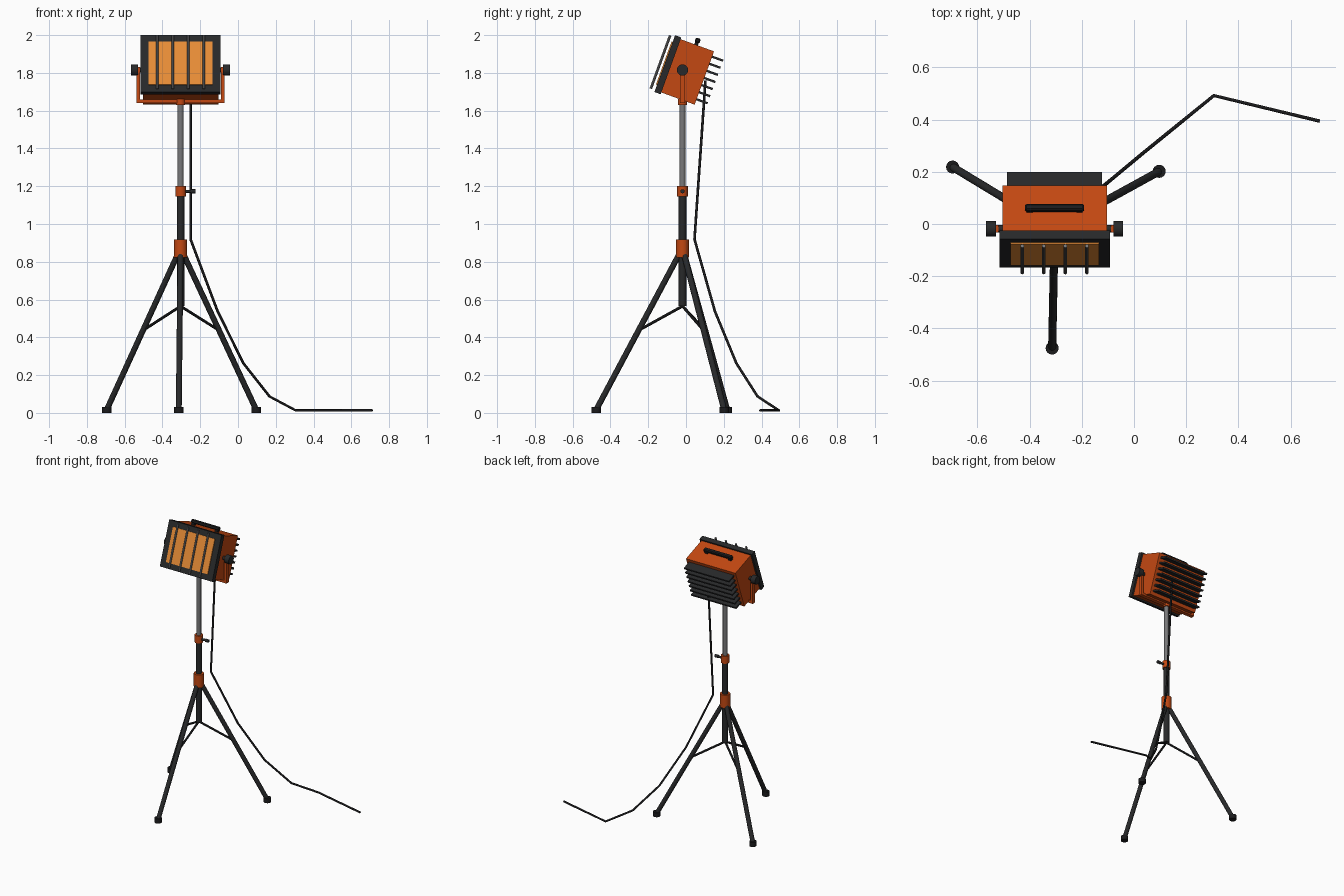
import bpy, bmesh, math
from mathutils import Vector, Matrix

if "Cube" in bpy.data.objects:
    bpy.data.objects.remove(bpy.data.objects["Cube"])


def mat(name, rgb):
    m = bpy.data.materials.new(name)
    m.diffuse_color = (*rgb, 1)
    m.use_nodes = True
    m.node_tree.nodes["Principled BSDF"].inputs["Base Color"].default_value = m.diffuse_color
    return m


ORANGE = mat("orange_paint", (0.55, 0.065, 0.006))
BLACK = mat("black_metal", (0.021, 0.022, 0.023))
RUBBER = mat("black_rubber", (0.011, 0.011, 0.012))
STEEL = mat("grey_steel", (0.19, 0.19, 0.195))
GLASS = mat("amber_glass", (0.85, 0.28, 0.04))

CX, CY = -0.304, -0.0185          # stand axis
PIVOT = Vector((CX, CY, 1.815))   # lamp hinge
TILT = Matrix.Translation(PIVOT) @ Matrix.Rotation(math.radians(-20), 4, 'X')


def add(name, bm, material, smooth=False):
    me = bpy.data.meshes.new(name)
    bmesh.ops.recalc_face_normals(bm, faces=bm.faces)
    bm.to_mesh(me)
    bm.free()
    me.materials.append(material)
    ob = bpy.data.objects.new(name, me)
    bpy.context.collection.objects.link(ob)
    if smooth:
        bpy.ops.object.select_all(action='DESELECT')
        ob.select_set(True)
        bpy.context.view_layer.objects.active = ob
        bpy.ops.object.shade_smooth_by_angle(angle=math.radians(35))
    return ob


def box(name, lo, hi, material, xf=None, bevel=0.0):
    lo, hi = Vector(lo), Vector(hi)
    bm = bmesh.new()
    bmesh.ops.create_cube(bm, size=1)
    for v in bm.verts:
        v.co = Vector((v.co[i] * (hi - lo)[i] + (lo + hi)[i] / 2 for i in range(3)))
    if bevel:
        bmesh.ops.bevel(bm, geom=bm.edges[:], offset=bevel, segments=1, affect='EDGES')
    if xf:
        bm.transform(xf)
    return add(name, bm, material)


def rod(name, a, b, r, material, sides=16, r2=None):
    a, b = Vector(a), Vector(b)
    d = b - a
    bm = bmesh.new()
    bmesh.ops.create_cone(bm, cap_ends=True, segments=sides, radius1=r,
                          radius2=r if r2 is None else r2, depth=d.length)
    q = Vector((0, 0, 1)).rotation_difference(d).to_matrix().to_4x4()
    bm.transform(Matrix.Translation((a + b) / 2) @ q)
    return add(name, bm, material, True)


def post(name, z0, z1, r, material):
    return rod(name, (CX, CY, z0), (CX, CY, z1), r, material, 20)


# Telescopic column and collars
post("lower_column", 0.565, 1.16, 0.02, BLACK)
post("upper_column", 1.15, 1.645, 0.016, STEEL)
post("leg_collar", 0.823, 0.919, 0.034, ORANGE)
post("height_clamp", 1.146, 1.2, 0.028, ORANGE)
post("yoke_socket", 1.63, 1.662, 0.024, ORANGE)
rod("clamp_screw", (CX, CY, 1.173), (CX + 0.08, CY, 1.173), 0.008, BLACK, 12)
rod("clamp_knob", (CX + 0.055, CY, 1.173), (CX + 0.08, CY, 1.173), 0.011, BLACK, 12)

# Three legs with feet and braces
for i in range(3):
    a = math.radians(28.8 + 120 * i)

    def at(r, z):
        return (CX + r * math.cos(a), CY + r * math.sin(a), z)

    rod(f"leg_{i + 1}", at(0.02, 0.835), at(0.455, 0.02), 0.0155, BLACK)
    rod(f"foot_{i + 1}", at(0.457, 0.0), at(0.457, 0.032), 0.025, RUBBER)
    rod(f"brace_{i + 1}", at(0.0, 0.565), at(0.232, 0.437), 0.0075, BLACK, 10)

# Yoke: bottom bar, two arms, hinge knobs
box("yoke_bar", (CX - 0.233, CY - 0.014, 1.64), (CX + 0.233, CY + 0.014, 1.658), ORANGE)
for side, s in (("left", -1), ("right", 1)):
    xs = sorted((CX + s * 0.215, CX + s * 0.233))
    box(f"yoke_arm_{side}", (xs[0], CY - 0.014, 1.64), (xs[1], CY + 0.014, 1.83), ORANGE)
    rod(f"hinge_axle_{side}", PIVOT + Vector((s * 0.19, 0, 0)),
        PIVOT + Vector((s * 0.235, 0, 0)), 0.014, BLACK)
    rod(f"hinge_knob_{side}", PIVOT + Vector((s * 0.225, 0, 0)),
        PIVOT + Vector((s * 0.262, 0, 0)), 0.03, BLACK, 20)

# Lamp head, built level and tilted about the hinge
box("lamp_body", (-0.2, -0.068, -0.15), (0.2, 0.123, 0.15), ORANGE, TILT)
box("front_frame", (-0.212, -0.1, -0.16), (0.212, -0.065, 0.16), BLACK, TILT)
box("front_glass", (-0.169, -0.106, -0.12), (0.169, -0.099, 0.122), GLASS, TILT)
for i in range(4):
    x = (i - 1.5) * 0.0825
    rod(f"guard_bar_{i + 1}", TILT @ Vector((x, -0.124, -0.15)),
        TILT @ Vector((x, -0.124, 0.15)), 0.007, STEEL, 10)

# Cooling fins on the back
for i in range(7):
    w = (i - 3) * 0.04
    box(f"cooling_fin_{i + 1}", (-0.182, 0.12, w - 0.006), (0.182, 0.185, w + 0.006), BLACK, TILT)

# Carry handle on top
box("handle_grip", (-0.113, 0.008, 0.162), (0.113, 0.036, 0.187), RUBBER, TILT, 0.006)
for side, s in (("left", -1), ("right", 1)):
    box(f"handle_post_{side}", (s * 0.095 - 0.012, 0.012, 0.148),
        (s * 0.095 + 0.012, 0.032, 0.17), RUBBER, TILT)

# Power cable hanging to the ground
path = [(-0.251, 0.103, 1.76), (-0.251, 0.045, 0.919), (-0.108, 0.153, 0.538),
        (0.029, 0.267, 0.262), (0.167, 0.379, 0.087), (0.306, 0.492, 0.013),
        (0.712, 0.394, 0.013)]
cu = bpy.data.curves.new("power_cable", 'CURVE')
cu.dimensions = '3D'
cu.bevel_depth = 0.007
cu.bevel_resolution = 2
cu.use_fill_caps = True
sp = cu.splines.new('POLY')
sp.points.add(len(path) - 1)
for p, co in zip(sp.points, path):
    p.co = (*co, 1)
cu.materials.append(RUBBER)
cable = bpy.data.objects.new("power_cable", cu)
bpy.context.collection.objects.link(cable)
bpy.ops.object.select_all(action='DESELECT')
cable.select_set(True)
bpy.context.view_layer.objects.active = cable
bpy.ops.object.convert(target='MESH')
